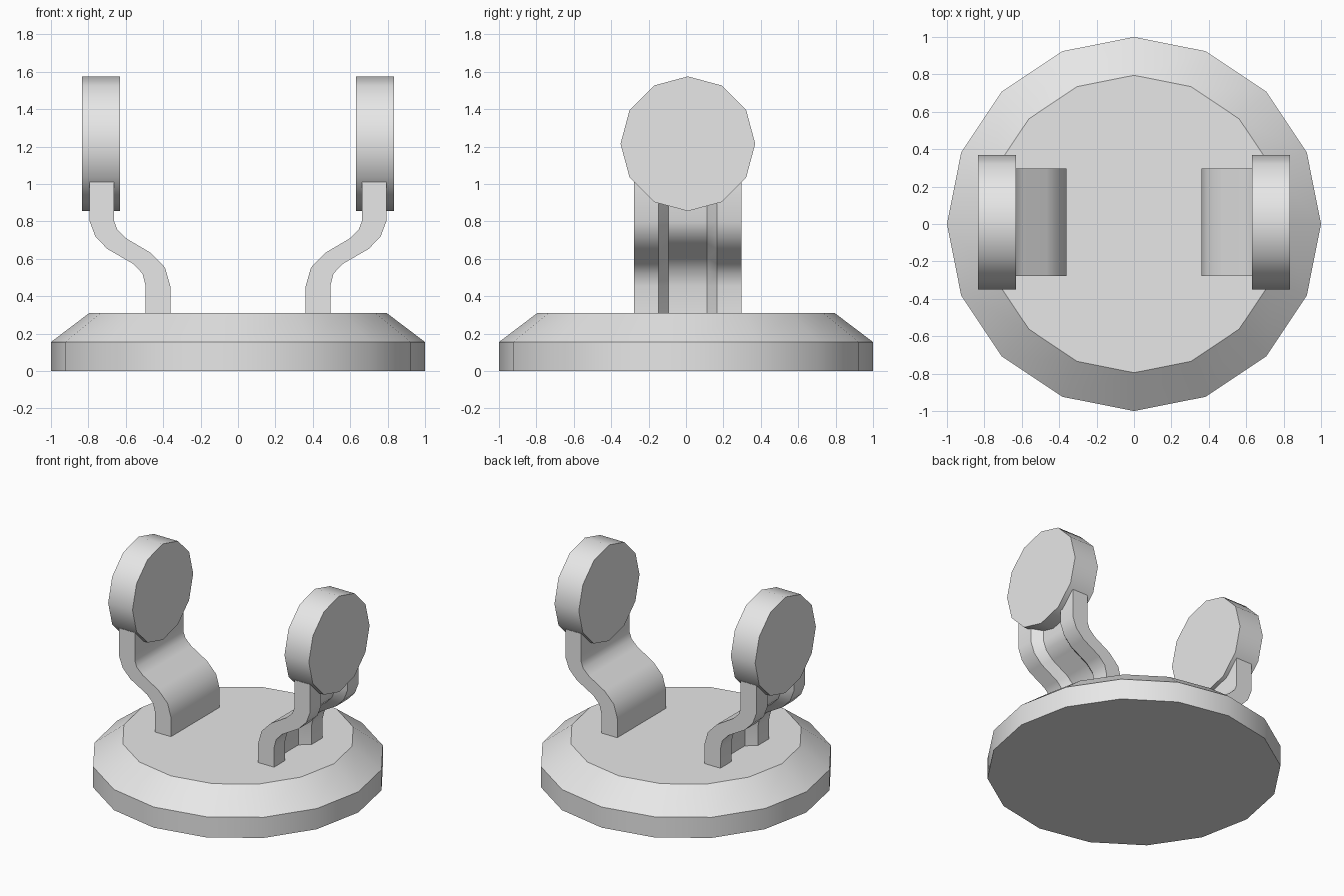
import bpy, bmesh, math
from mathutils import Vector

cube = bpy.data.objects.get("Cube")
if cube:
    bpy.data.objects.remove(cube, do_unlink=True)

grey = bpy.data.materials.new("plain_grey")
grey.use_nodes = True
grey.diffuse_color = (0.8, 0.8, 0.8, 1)
grey.node_tree.nodes["Principled BSDF"].inputs["Base Color"].default_value = (0.8, 0.8, 0.8, 1)

OFFSET_Y = 0.01


def loft(name, rings):
    """Skin a stack of equal-length vertex rings and cap both ends."""
    bm = bmesh.new()
    loops = [[bm.verts.new(p) for p in ring] for ring in rings]
    for a, b in zip(loops, loops[1:]):
        n = len(a)
        for i in range(n):
            j = (i + 1) % n
            bm.faces.new((a[i], a[j], b[j], b[i]))
    bm.faces.new(loops[0][::-1])
    bm.faces.new(loops[-1])
    bmesh.ops.recalc_face_normals(bm, faces=bm.faces)
    mesh = bpy.data.meshes.new(name)
    bm.to_mesh(mesh)
    bm.free()
    mesh.materials.append(grey)
    obj = bpy.data.objects.new(name, mesh)
    bpy.context.collection.objects.link(obj)
    bpy.ops.object.select_all(action="DESELECT")
    obj.select_set(True)
    bpy.context.view_layer.objects.active = obj
    bpy.ops.object.shade_smooth_by_angle(angle=math.radians(35))
    return obj


def circle(radius, sides):
    angles = [2 * math.pi * i / sides for i in range(sides)]
    return [(radius * math.cos(a), radius * math.sin(a)) for a in angles]


# Round base with a sloping shoulder
loft("base", [[(x, y, z) for x, y in circle(r, 16)]
              for r, z in ((1, 0), (1, 0.155), (0.795, 0.31))])

# S-shaped arm: inner and outer edge points (x, z) from foot to top
INNER = [(0.362, 0.30), (0.362, 0.455), (0.39, 0.553), (0.467, 0.632),
         (0.596, 0.708), (0.645, 0.755), (0.662, 0.80), (0.662, 1.01)]
OUTER = [(0.494, 0.30), (0.494, 0.455), (0.51, 0.52), (0.56, 0.573),
         (0.698, 0.652), (0.762, 0.718), (0.793, 0.80), (0.793, 1.01)]

# Cross-section: (share of thickness, y), with a groove down the outer side
HALF, LIP, FLOOR, DEPTH = 0.288, 0.157, 0.103, 0.47
SIDE = [(0, -HALF), (1, -HALF), (1, -LIP), (DEPTH, -FLOOR)]
SECTION = SIDE + [(t, -y) for t, y in reversed(SIDE)]

for label, sign in (("left", 1), ("right", -1)):
    rings = []
    for inner, outer in zip(INNER, OUTER):
        a, b = Vector(inner), Vector(outer)
        points = [(a.lerp(b, t), y) for t, y in SECTION]
        rings.append([(sign * p.x, y + OFFSET_Y, p.y) for p, y in points])
    loft(label + "_arm", rings)

    # Upright round pad at the top of the arm
    loft(label + "_pad", [[(sign * x, y + OFFSET_Y, z + 1.215) for y, z in circle(0.36, 12)]
                          for x in (0.631, 0.833)])
